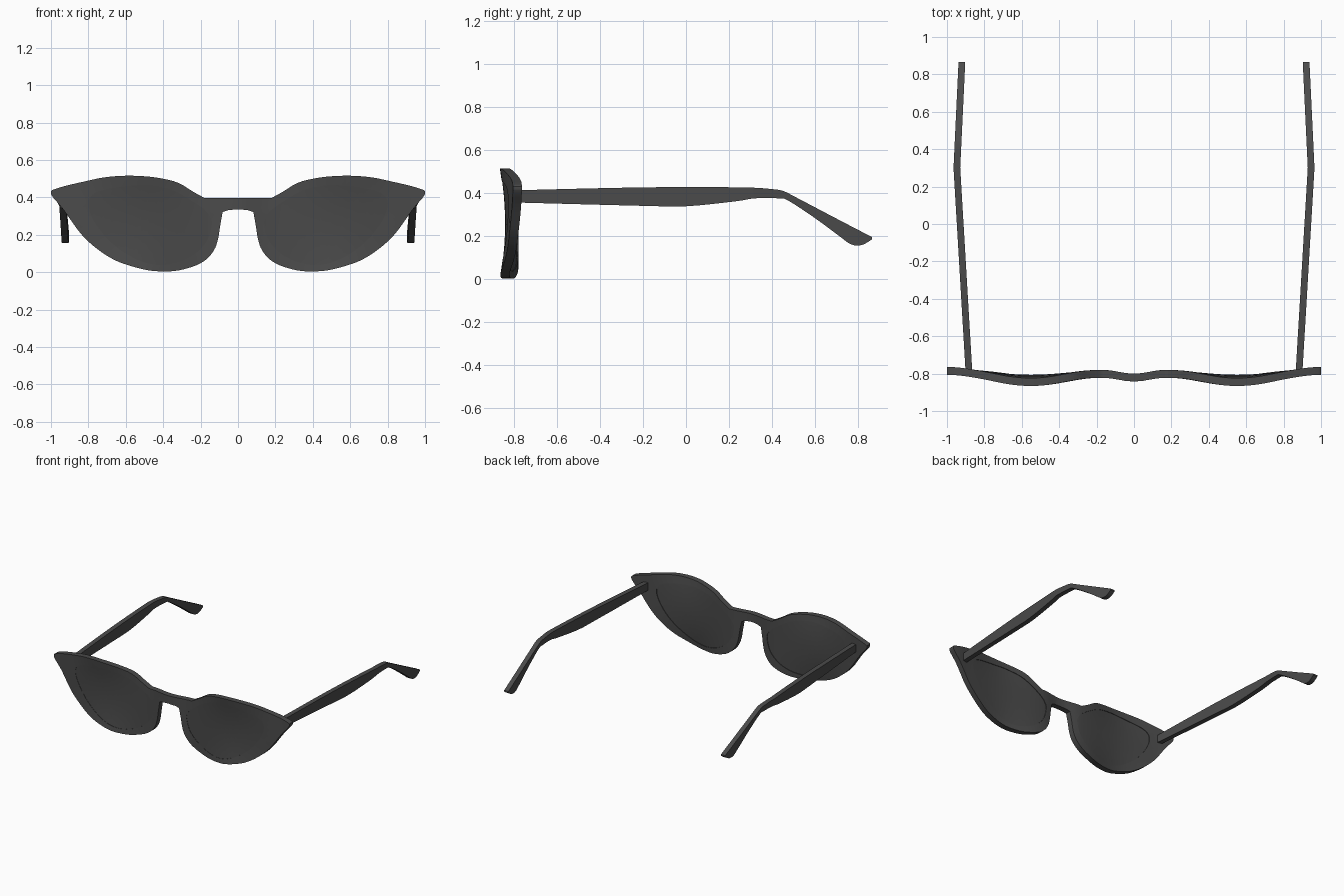
import bpy, bmesh, math
from mathutils import Vector

cube = bpy.data.objects.get("Cube")
if cube:
    bpy.data.objects.remove(cube)


def material(name, value):
    m = bpy.data.materials.new(name)
    m.use_nodes = True
    color = (value, value, value, 1)
    m.diffuse_color = color
    bsdf = next(n for n in m.node_tree.nodes if n.type == 'BSDF_PRINCIPLED')
    bsdf.inputs["Base Color"].default_value = color
    bsdf.inputs["Roughness"].default_value = 0.5
    return m


frame_mat = material("charcoal frame", 0.07)
lens_mat = material("smoky lens", 0.066)


def smooth_path(points, steps=4, closed=False):
    """Catmull-Rom curve through 2D points."""
    pts = [Vector(p) for p in points]
    n = len(pts)
    get = (lambda i: pts[i % n]) if closed else (lambda i: pts[max(0, min(n - 1, i))])
    out = []
    for i in range(n if closed else n - 1):
        a, b, c, d = (get(i + k) for k in (-1, 0, 1, 2))
        for s in range(steps):
            t = s / steps
            out.append(0.5 * (2 * b + (c - a) * t + (2 * a - 5 * b + 4 * c - d) * t ** 2
                              + (3 * b - a - 3 * c + d) * t ** 3))
    if not closed:
        out.append(pts[-1])
    return out


# Wavy front surface, seen from above, hollowed slightly at mid height
WAVE = [(0, -.842), (.17, -.822), (.55, -.866), (1.01, -.806)]


def front_y(x, z):
    x = abs(x)
    for (x0, y0), (x1, y1) in zip(WAVE, WAVE[1:]):
        if x <= x1:
            t = (1 - math.cos(math.pi * (x - x0) / (x1 - x0))) / 2
            y = y0 + (y1 - y0) * t
            break
    if x > .17:
        bulge = max(0, (-.822 - y) / .044)
        y += .022 * bulge * max(0, 1 - ((z - .26) / .25) ** 2)
    return y


def add_loop(bm, pts):
    vs = [bm.verts.new((p.x, 0, p.y)) for p in pts]
    return [bm.edges.new((vs[i - 1], vs[i])) for i in range(len(vs))]


def finish(bm, name, mat):
    bmesh.ops.recalc_face_normals(bm, faces=bm.faces)
    mesh = bpy.data.meshes.new(name)
    bm.to_mesh(mesh)
    bm.free()
    mesh.materials.append(mat)
    ob = bpy.data.objects.new(name, mesh)
    bpy.context.collection.objects.link(ob)
    bpy.ops.object.select_all(action='DESELECT')
    ob.select_set(True)
    bpy.context.view_layer.objects.active = ob
    bpy.ops.object.shade_smooth_by_angle(angle=math.radians(35))
    return ob


def curved_plate(name, loops, mat, inset, thick, mirrored):
    """Fill flat loops, slice finely, bend to the front surface and thicken."""
    bm = bmesh.new()
    edges = [e for pts in loops for e in add_loop(bm, pts)]
    bmesh.ops.triangle_fill(bm, edges=edges, use_beauty=True, use_dissolve=False)
    for axis, count, step in (((1, 0, 0), 25, .04), ((0, 0, 1), 10, .05)):
        for i in range(1, count):
            bmesh.ops.bisect_plane(bm, geom=bm.verts[:] + bm.edges[:] + bm.faces[:],
                                   plane_co=Vector(axis) * (i * step), plane_no=axis, dist=1e-4)
    if mirrored:
        bmesh.ops.mirror(bm, geom=bm.verts[:] + bm.edges[:] + bm.faces[:],
                         axis='X', merge_dist=1e-4)
    for v in bm.verts:
        v.co.y = front_y(v.co.x, v.co.z) + inset
    bmesh.ops.recalc_face_normals(bm, faces=bm.faces)
    ext = bmesh.ops.extrude_face_region(bm, geom=bm.faces[:], use_keep_orig=True)
    for v in ext["geom"]:
        if isinstance(v, bmesh.types.BMVert):
            v.co.y += thick
    return finish(bm, name, mat)


# Cat-eye frame outline (one half) and lens opening
brow = smooth_path([(.18, .397), (.24, .43), (.32, .478), (.42, .503), (.52, .514), (.62, .515),
                    (.72, .506), (.82, .485), (.92, .462), (.985, .442), (1, .433)])
lower = smooth_path([(1, .418), (.985, .395), (.93, .33), (.84, .205), (.75, .122), (.66, .065),
                     (.57, .032), (.48, .01), (.4, .004), (.32, .009), (.23, .034), (.17, .068),
                     (.128, .118), (.107, .176), (.095, .25), (.082, .322)])
bridge = [Vector(p) for p in ((.05, .332), (0, .336), (0, .397))]
lens = smooth_path([(.2, .35), (.33, .43), (.43, .458), (.535, .465), (.705, .443), (.782, .41),
                    (.8, .35), (.76, .257), (.68, .16), (.57, .082), (.465, .043), (.36, .043),
                    (.25, .085), (.17, .16), (.14, .257), (.155, .305)], closed=True)
curved_plate("front_frame", [brow + lower + bridge, lens], frame_mat, 0, .042, True)
for side, name in ((1, "left_lens"), (-1, "right_lens")):
    ob = curved_plate(name, [lens], lens_mat, .002, .036, False)
    if side < 0:
        ob.data.transform(((-1, 0, 0, 0), (0, 1, 0, 0), (0, 0, 1, 0), (0, 0, 0, 1)))
        ob.data.flip_normals()

# Temples: side profile (y, z), extruded in x and bowed outwards
upper_edge = smooth_path([(-.81, .414), (-.2, .428), (.25, .428), (.4, .42), (.455, .41),
                          (.515, .38), (.69, .288), (.865, .197)])
under_edge = smooth_path([(.865, .186), (.82, .16), (.77, .162), (.715, .2), (.6, .285),
                          (.475, .367), (.43, .377), (.32, .377), (.23, .363), (0, .34),
                          (-.2, .342), (-.81, .358)])


def temple_x(y):
    return .882 + .065 * (y + .8) / 1.1 if y < .3 else .947 - .027 * (y - .3) / .57


for side, name in ((1, "left_temple"), (-1, "right_temple")):
    bm = bmesh.new()
    rim = [bm.verts.new((-.018, p.x, p.y)) for p in upper_edge + under_edge]
    face = bm.faces.new(rim)
    ext = bmesh.ops.extrude_face_region(bm, geom=[face], use_keep_orig=True)
    for v in ext["geom"]:
        if isinstance(v, bmesh.types.BMVert):
            v.co.x = .018
    # slice so the bow bends cleanly
    bmesh.ops.triangulate(bm, faces=[f for f in bm.faces if len(f.verts) > 4])
    for y in (-.5, -.2, 0, .15, .3, .45, .6):
        bmesh.ops.bisect_plane(bm, geom=bm.verts[:] + bm.edges[:] + bm.faces[:],
                               plane_co=(0, y, 0), plane_no=(0, 1, 0), dist=1e-4)
    for v in bm.verts:
        v.co.x = side * (v.co.x + temple_x(v.co.y))
    finish(bm, name, frame_mat)
